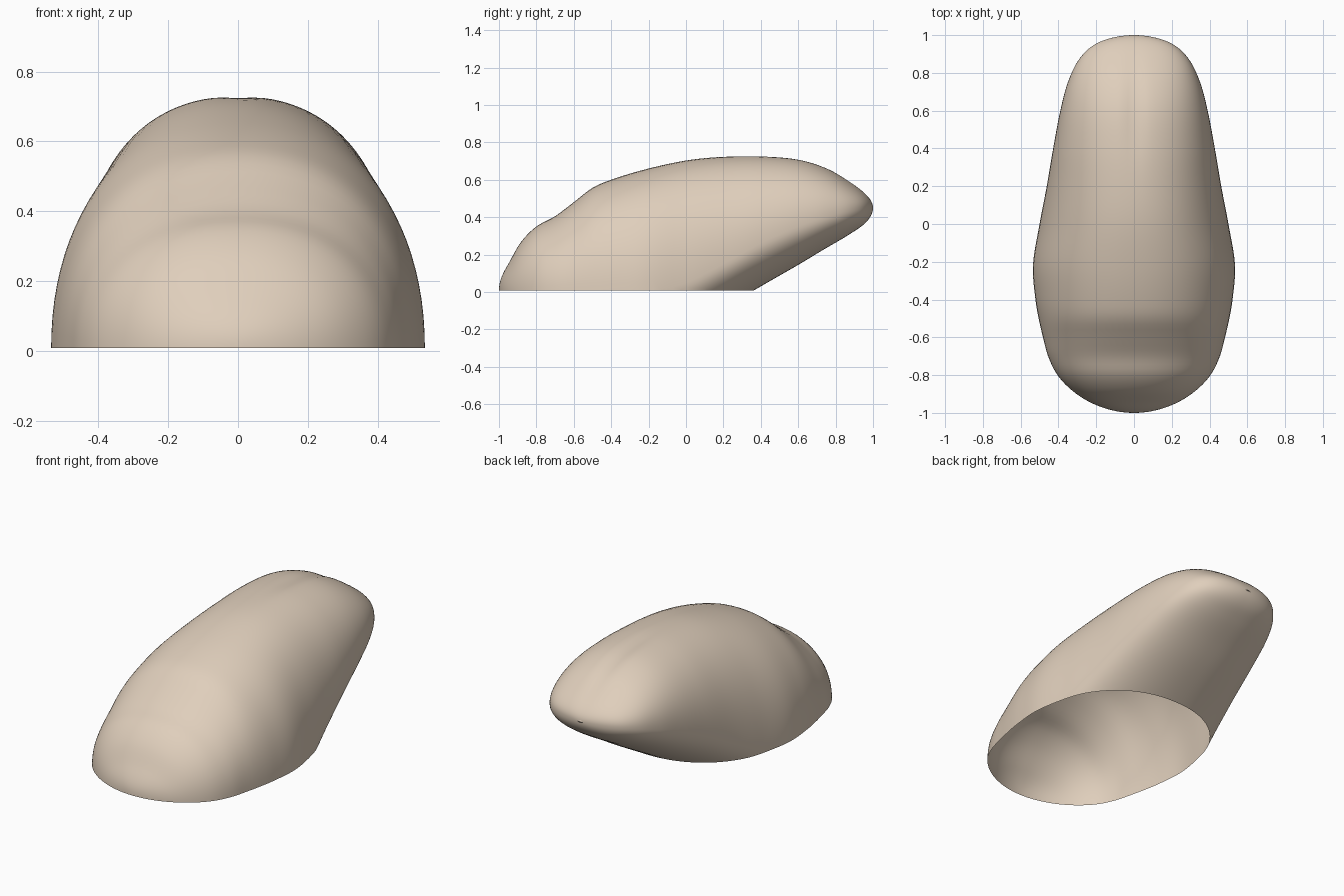
import bpy, bmesh, math

if "Cube" in bpy.data.objects:
    bpy.data.objects.remove(bpy.data.objects["Cube"])

# Stations along the length: y, half width, top z, widest z, underside z
STATIONS = [
    (-1.00, 0.00, 0.01, 0.005, 0.00),
    (-0.95, 0.22, 0.15, 0.00, -0.10),
    (-0.88, 0.33, 0.27, 0.00, -0.18),
    (-0.80, 0.405, 0.35, 0.00, -0.25),
    (-0.70, 0.455, 0.405, 0.00, -0.30),
    (-0.60, 0.482, 0.48, 0.00, -0.33),
    (-0.50, 0.505, 0.557, 0.00, -0.35),
    (-0.40, 0.522, 0.60, 0.00, -0.36),
    (-0.22, 0.535, 0.655, 0.00, -0.33),
    (0.00, 0.50, 0.703, 0.05, -0.22),
    (0.20, 0.462, 0.724, 0.15, -0.09),
    (0.40, 0.428, 0.729, 0.26, 0.03),
    (0.60, 0.39, 0.712, 0.35, 0.145),
    (0.75, 0.35, 0.665, 0.40, 0.235),
    (0.88, 0.285, 0.588, 0.435, 0.312),
    (0.96, 0.19, 0.525, 0.45, 0.37),
    (1.00, 0.00, 0.45, 0.45, 0.45),
]
RINGS, SEGS, POWER = 90, 96, 2.2
KEYS = [math.acos(-s[0]) for s in STATIONS]


def station(t):
    """Smooth (cubic) interpolation of the station table."""
    n = len(KEYS)
    i = max(k for k in range(n - 1) if KEYS[k] <= t + 1e-9)
    h = KEYS[i + 1] - KEYS[i]
    u = (t - KEYS[i]) / h

    def slope(k, c):
        a, b = max(k - 1, 0), min(k + 1, n - 1)
        return (STATIONS[b][c] - STATIONS[a][c]) / (KEYS[b] - KEYS[a])

    out = []
    for c in range(1, 5):
        p, q = STATIONS[i][c], STATIONS[i + 1][c]
        out.append((2*u**3 - 3*u*u + 1) * p + (u**3 - 2*u*u + u) * h * slope(i, c)
                   + (3*u*u - 2*u**3) * q + (u**3 - u*u) * h * slope(i + 1, c))
    return out


def spow(v):
    return math.copysign(abs(v) ** (2 / POWER), v)


bm = bmesh.new()
rings = []
for r in range(RINGS + 1):
    t = math.pi * r / RINGS
    y = -math.cos(t)
    w, top, mid, low = station(t)
    ring = []
    for s in range(SEGS):
        a = 2 * math.pi * s / SEGS
        x, c = w * spow(math.cos(a)), spow(math.sin(a))
        z = mid + c * (top - mid if c > 0 else mid - low)
        # shallow groove down the middle of the top
        if c > 0:
            z -= 0.014 * math.exp(-(x / 0.045) ** 2 - ((y - 0.58) / 0.26) ** 2)
        ring.append(bm.verts.new((x, y, z)))
    rings.append(ring)
for a, b in zip(rings, rings[1:]):
    for s in range(SEGS):
        n = (s + 1) % SEGS
        bm.faces.new((a[s], a[n], b[n], b[s]))
bmesh.ops.remove_doubles(bm, verts=bm.verts[:], dist=1e-5)
bmesh.ops.recalc_face_normals(bm, faces=bm.faces[:])

# Cut the opening at ground level, leaving a hollow shell
bmesh.ops.bisect_plane(bm, geom=bm.verts[:] + bm.edges[:] + bm.faces[:],
                       plane_co=(0, 0, 0.008), plane_no=(0, 0, 1), clear_inner=True)
for f in bm.faces:
    f.smooth = True
me = bpy.data.meshes.new("rounded_shell")
bm.to_mesh(me)
bm.free()
shell = bpy.data.objects.new("rounded_shell", me)
bpy.context.collection.objects.link(shell)

# Warm beige surface
mat = bpy.data.materials.new("beige")
mat.diffuse_color = (0.74, 0.62, 0.50, 1)
mat.use_nodes = True
mat.node_tree.nodes["Principled BSDF"].inputs["Base Color"].default_value = mat.diffuse_color
me.materials.append(mat)
